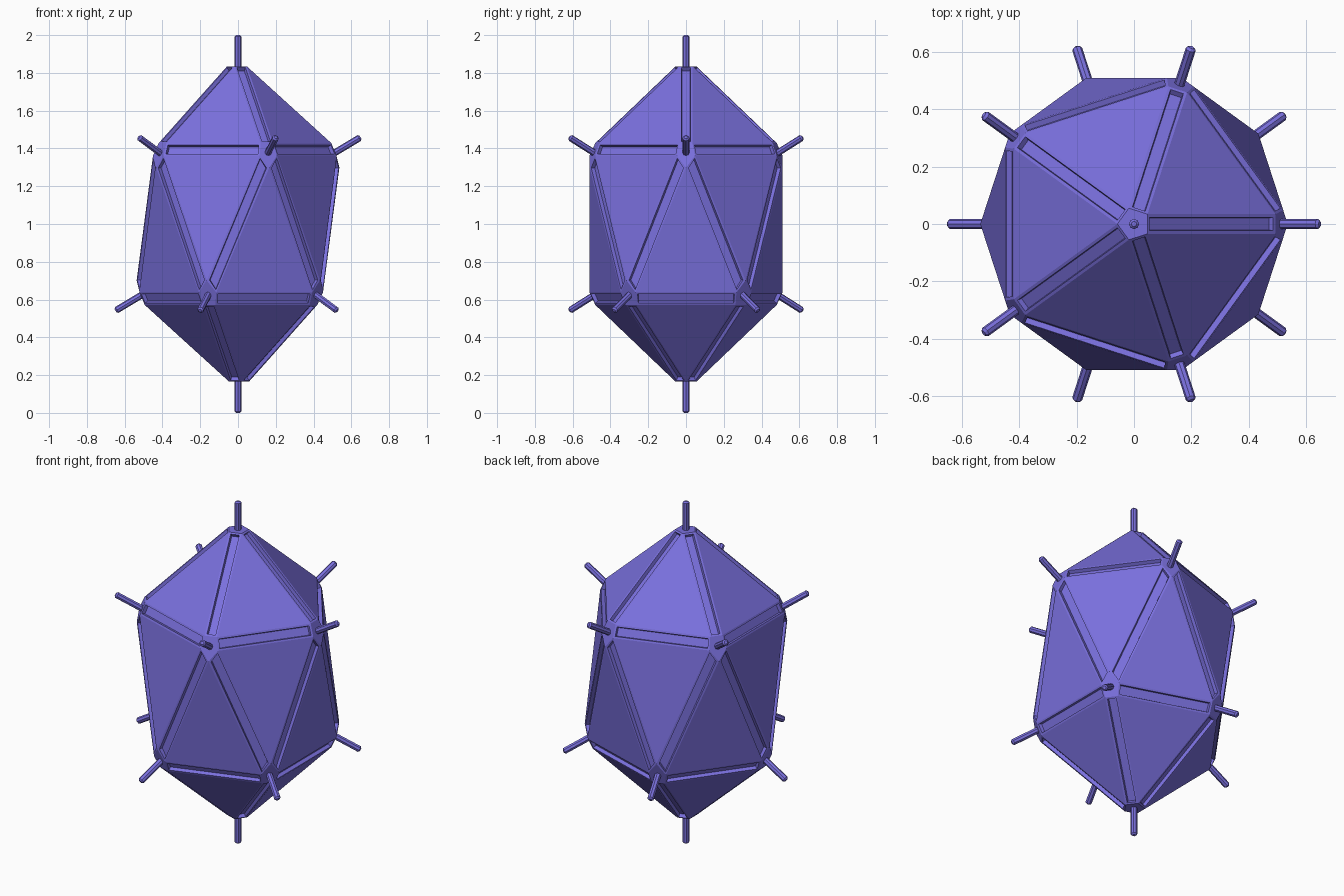
import bpy, bmesh
from math import sin, cos, radians
from mathutils import Vector

cube = bpy.data.objects.get("Cube")
if cube:
    bpy.data.objects.remove(cube, do_unlink=True)

violet = bpy.data.materials.new("violet")
violet.use_nodes = True
COLOUR = (0.195, 0.162, 0.73, 1)
violet.diffuse_color = COLOUR
violet.node_tree.nodes["Principled BSDF"].inputs["Base Color"].default_value = COLOUR

CENTRE = Vector((0, 0, 1))
APEX, RING_R, RING_Z = 0.9, 0.55, 0.4


def add_object(name, bm):
    bmesh.ops.recalc_face_normals(bm, faces=bm.faces)
    mesh = bpy.data.meshes.new(name)
    bm.to_mesh(mesh)
    bm.free()
    mesh.materials.append(violet)
    obj = bpy.data.objects.new(name, mesh)
    bpy.context.collection.objects.link(obj)
    return obj


# Corners of a stretched icosahedron, each with its outward spike direction
corners = []
for side in (1, -1):
    corners.append((Vector((0, 0, side * APEX)), Vector((0, 0, side))))
    for i in range(5):
        a = radians(72 * i + (0 if side > 0 else 36))
        corners.append((Vector((RING_R * cos(a), RING_R * sin(a), side * RING_Z)),
                        Vector((cos(a), sin(a), side * 0.6)).normalized()))

# Shell: bevelled edges become strips, corners become five-sided caps
bm = bmesh.new()
for point, _ in corners:
    bm.verts.new(CENTRE + point)
bmesh.ops.convex_hull(bm, input=bm.verts)
bmesh.ops.recalc_face_normals(bm, faces=bm.faces)
bmesh.ops.bevel(bm, geom=bm.edges[:], offset=0.038, offset_type='OFFSET',
                segments=1, profile=0.5, affect='EDGES', clamp_overlap=False)
bmesh.ops.recalc_face_normals(bm, faces=bm.faces)

# Sunken groove along every strip
strips = [f for f in bm.faces if len(f.verts) == 4]
bmesh.ops.inset_individual(bm, faces=strips, thickness=0.015, depth=0)
bmesh.ops.inset_individual(bm, faces=strips, thickness=0.004, depth=-0.02)
add_object("faceted_shell", bm)

# Spike: octagonal rod with a chamfered tip, standing on each corner
RADIUS, TIP = 0.018, 0.008
for number, (point, direction) in enumerate(corners):
    polar = abs(direction.z) > 0.99
    tip = direction * 1.0 if polar else point + direction * 0.115
    base = tip - direction * 0.2
    bm = bmesh.new()
    bmesh.ops.create_cone(bm, cap_ends=True, segments=8, radius1=RADIUS,
                          radius2=RADIUS, depth=0.2)
    top = [e for e in bm.edges if all(v.co.z > 0 for v in e.verts)]
    bmesh.ops.bevel(bm, geom=top, offset=TIP, segments=1, affect='EDGES')
    spike = add_object(f"spike_{number + 1}", bm)
    spike.rotation_mode = 'QUATERNION'
    spike.rotation_quaternion = direction.to_track_quat('Z', 'Y')
    spike.location = CENTRE + (base + tip) / 2
